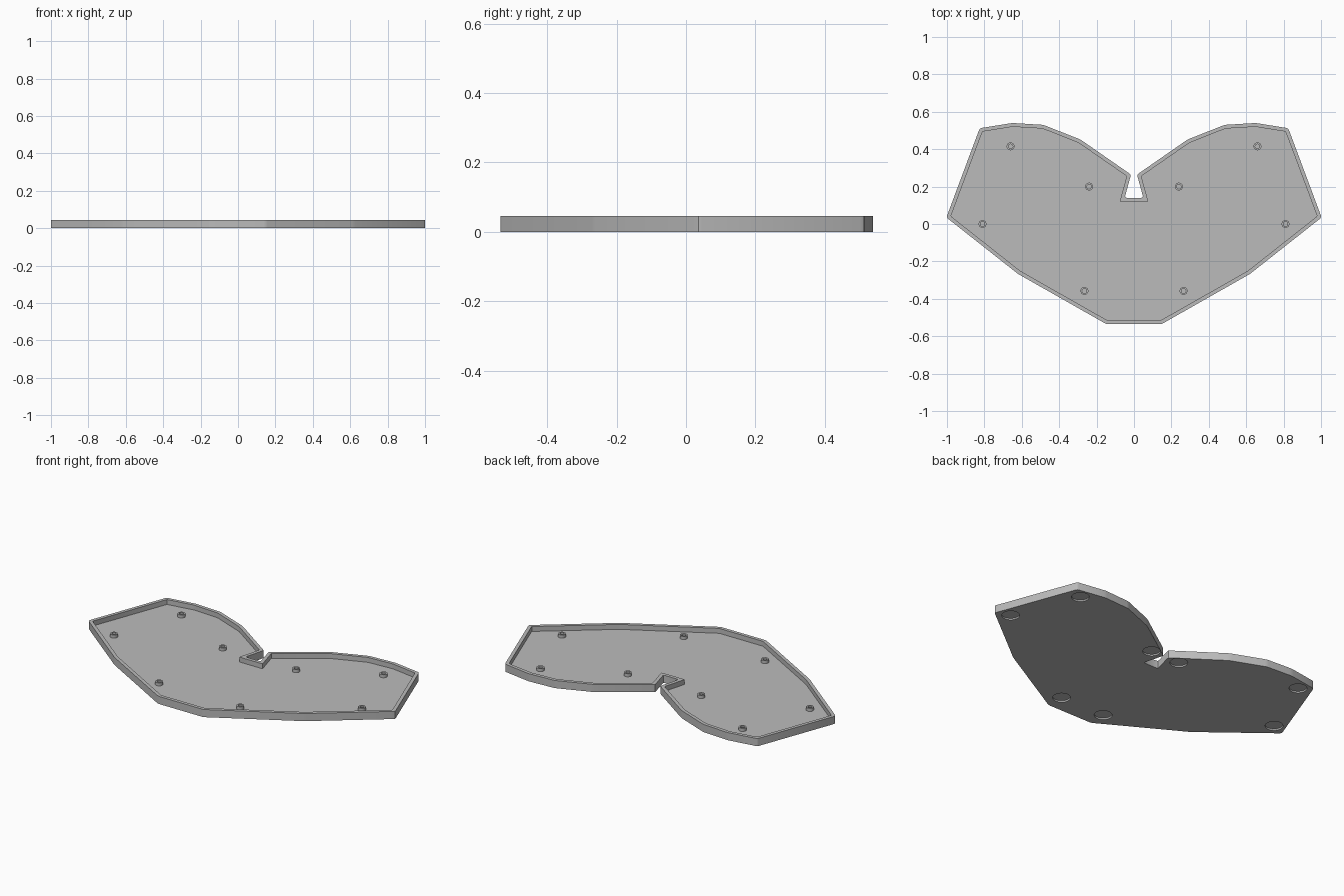
import bpy, bmesh, math
from mathutils import Vector

cube = bpy.data.objects.get("Cube")
if cube:
    bpy.data.objects.remove(cube, do_unlink=True)

HEIGHT, FLOOR, WALL = 0.045, 0.016, 0.02

grey = bpy.data.materials.new("plain_grey")
grey.use_nodes = True
grey.diffuse_color = (0.5, 0.5, 0.5, 1)
grey.node_tree.nodes["Principled BSDF"].inputs["Base Color"].default_value = grey.diffuse_color


def offset(points, dist):
    """Mitred inward offset of a counter-clockwise outline."""
    result = []
    for i, p in enumerate(points):
        a = (p - points[i - 1]).normalized()
        b = (points[(i + 1) % len(points)] - p).normalized()
        na, nb = Vector((-a.y, a.x)), Vector((-b.y, b.x))
        result.append(p + (na + nb) * dist / (1 + na.dot(nb)))
    return result


def rounded(points, size):
    """Replace each corner by a small three-point arc."""
    result = []
    for i, p in enumerate(points):
        a = p + (points[i - 1] - p).normalized() * size
        b = p + (points[(i + 1) % len(points)] - p).normalized() * size
        result += [a, (a + b + 2 * p) / 4, b]
    return result


def circle(x, y, radius, sides=24):
    return [Vector((x + radius * math.cos(2 * math.pi * i / sides),
                    y + radius * math.sin(2 * math.pi * i / sides)))
            for i in range(sides)]


def loft(name, rings):
    """Solid skinned through (outline, z) rings and capped at both ends."""
    bm = bmesh.new()
    loops = [[bm.verts.new((p.x, p.y, z)) for p in pts] for pts, z in rings]
    bm.faces.new(loops[0])
    bm.faces.new(loops[-1])
    for low, high in zip(loops, loops[1:]):
        for i in range(len(low)):
            bm.faces.new((low[i - 1], low[i], high[i], high[i - 1]))
    bmesh.ops.recalc_face_normals(bm, faces=bm.faces)
    mesh = bpy.data.meshes.new(name)
    bm.to_mesh(mesh)
    bm.free()
    mesh.materials.append(grey)
    obj = bpy.data.objects.new(name, mesh)
    bpy.context.collection.objects.link(obj)
    return obj


def select_only(obj):
    bpy.ops.object.select_all(action="DESELECT")
    obj.select_set(True)
    bpy.context.view_layer.objects.active = obj


# Tray with raised rim, mirrored outline with a dovetail notch at the back
half = [Vector(p) for p in (
    (0.148, -0.535), (0.62, -0.267), (1.003, 0.035), (0.825, 0.512),
    (0.65, 0.54), (0.485, 0.53), (0.287, 0.452), (0.016, 0.264), (0.05, 0.14))]
outline = half + [Vector((-p.x, p.y)) for p in reversed(half)]
outer = rounded(outline, 0.011)
inner = rounded(offset(outline, WALL), 0.006)
tray = loft("tray", [(outer, 0), (outer, HEIGHT), (inner, HEIGHT), (inner, FLOOR)])

# Round foot recesses in the underside
for x, y in ((0.76, 0.46), (0.92, 0.07), (0.095, 0.26), (0.145, -0.43)):
    for side in (-1, 1):
        disc = circle(side * x, y, 0.048, 32)
        cutter = loft("recess_cutter", [(disc, -0.02), (disc, 0.009)])
        cutter.hide_render = True
        cut = tray.modifiers.new("recess", "BOOLEAN")
        cut.operation = "DIFFERENCE"
        cut.solver = "EXACT"
        cut.object = cutter
        select_only(tray)
        bpy.ops.object.modifier_apply(modifier=cut.name)
        bpy.data.objects.remove(cutter, do_unlink=True)

# Hollow screw posts standing on the floor
posts = []
for x, y in ((0.66, 0.415), (0.24, 0.2), (0.81, 0), (0.265, -0.358)):
    for side, label in ((-1, "right"), (1, "left")):
        wall, bore = circle(side * x, y, 0.021), circle(side * x, y, 0.012)
        posts.append(loft("screw_post_" + label, [
            (wall, FLOOR - 0.003), (wall, 0.034), (bore, 0.034), (bore, FLOOR)]))

for obj in [tray] + posts:
    select_only(obj)
    bpy.ops.object.shade_smooth_by_angle(angle=math.radians(20))
